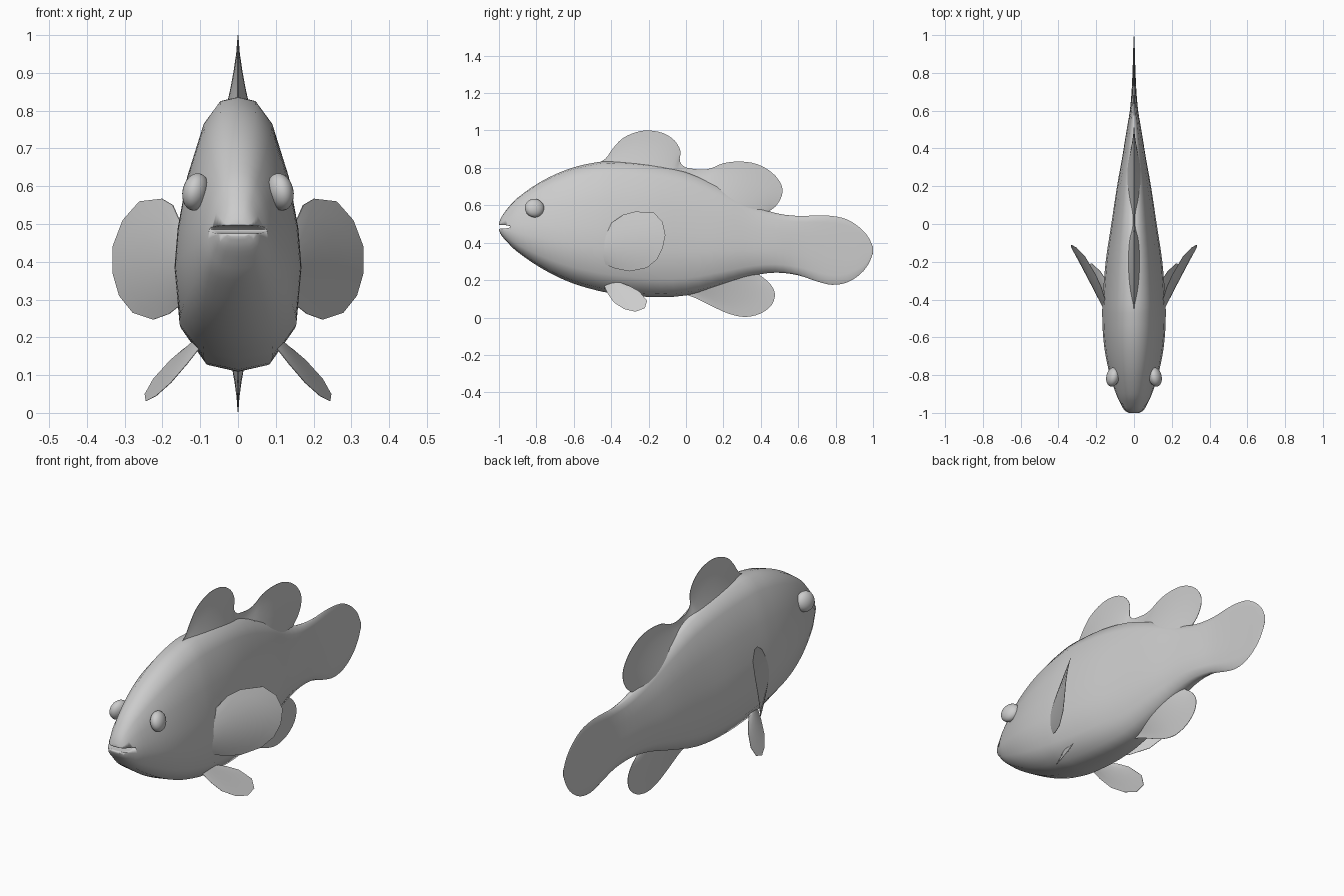
import bpy, bmesh, math
from mathutils import Matrix, Vector

if "Cube" in bpy.data.objects:
    bpy.data.objects.remove(bpy.data.objects["Cube"])


def smooth_path(pts, n=3):
    """Catmull-Rom resampling of a list of tuples."""
    pts = [Vector(p) for p in pts]
    out = []
    for i in range(len(pts) - 1):
        a, b = pts[max(i - 1, 0)], pts[i]
        c, d = pts[i + 1], pts[min(i + 2, len(pts) - 1)]
        for k in range(n):
            t = k / n
            out.append(0.5 * (2 * b + (c - a) * t + (2 * a - 5 * b + 4 * c - d) * t * t
                              + (3 * b - a - 3 * c + d) * t ** 3))
    return out + [pts[-1]]


def finish(name, bm, angle=60, mirror=False):
    bmesh.ops.recalc_face_normals(bm, faces=bm.faces)
    me = bpy.data.meshes.new(name)
    bm.to_mesh(me)
    bm.free()
    ob = bpy.data.objects.new(name, me)
    bpy.context.collection.objects.link(ob)
    bpy.ops.object.select_all(action='DESELECT')
    ob.select_set(True)
    bpy.context.view_layer.objects.active = ob
    bpy.ops.object.shade_smooth_by_angle(angle=math.radians(angle))
    if mirror:
        ob.modifiers.new("mirror", 'MIRROR').use_mirror_merge = False
    return ob


def fin(name, tips, base_a, base_b, thick, offset=None, mirror=False):
    """Blade between a straight buried root and an outline, thinning to the rim."""
    bm = bmesh.new()
    a, b = Vector(base_a), Vector(base_b)
    n, rows = len(tips), 5
    grids = []
    for side in (-1, 1):
        grid = []
        for j in range(rows + 1):
            s = j / rows
            row = []
            for i, tip in enumerate(tips):
                u = i / (n - 1)
                p = a.lerp(b, u).lerp(Vector(tip), s)
                hw = thick * (1 - s) ** 1.5 * math.sin(math.pi * u) ** 0.7 + 0.001 if 0 < i < n - 1 else 0.001
                x = offset(p.x, p.y) if offset else 0
                row.append(bm.verts.new((x + side * hw, p.x, p.y)))
            grid.append(row)
        for j in range(rows):
            for i in range(n - 1):
                bm.faces.new((grid[j][i], grid[j][i + 1], grid[j + 1][i + 1], grid[j + 1][i]))
        grids.append(grid)
    # rim closing both sides
    loops = [g[-1] + [r[-1] for r in reversed(g[:-1])] + g[0][-2::-1] + [r[0] for r in g[1:-1]]
             for g in grids]
    L, R = loops
    for i in range(len(L)):
        k = (i + 1) % len(L)
        bm.faces.new((L[i], L[k], R[k], R[i]))
    return finish(name, bm, 50, mirror)


# body and tail: stations of (y, top, bottom, half width)
stations = [
    (-1.0, .505, .465, .03), (-.985, .54, .437, .052), (-.95, .588, .397, .072),
    (-.9, .64, .35, .095), (-.8, .712, .28, .127), (-.7, .765, .224, .15),
    (-.6, .803, .181, .163), (-.5, .826, .151, .168), (-.4, .836, .13, .166),
    (-.2, .822, .11, .15), (0, .778, .118, .12), (.2, .69, .174, .09),
    (.35, .605, .222, .063), (.48, .558, .24, .042), (.6, .543, .226, .022),
    (.7, .546, .193, .013), (.78, .543, .175, .009), (.86, .525, .187, .006),
    (.93, .48, .23, .004), (.975, .43, .285, .002), (1.0, .375, .345, .001)]
half = [(0, 1), (.28, .97), (.54, .8), (.8, .4), (.95, 0), (1, -.3), (.92, -.72), (.55, -.95), (0, -1)]
section = half + [(-x, t) for x, t in half[-2:0:-1]]
bm = bmesh.new()
rings = []
for y, top, bot, w in smooth_path(stations, 3):
    c, h = (top + bot) / 2, (top - bot) / 2
    rings.append([bm.verts.new((x * w, y, c + t * h)) for x, t in section])
m = len(section)
for r, q in zip(rings, rings[1:]):
    for i in range(m):
        k = (i + 1) % m
        bm.faces.new((r[i], r[k], q[k], q[i]))
bm.faces.new(rings[0])
bm.faces.new(rings[-1])
body = finish("body", bm)

# mouth slit
bm = bmesh.new()
bmesh.ops.create_uvsphere(bm, u_segments=24, v_segments=10, radius=1, matrix=(
    Matrix.Translation((0, -.99, .485)) @ Matrix.Diagonal((.13, .065, .011, 1))))
cutter = finish("mouth_cutter", bm)
cutter.hide_render = True
mod = body.modifiers.new("mouth", 'BOOLEAN')
mod.operation, mod.object, mod.solver = 'DIFFERENCE', cutter, 'EXACT'
bpy.context.view_layer.objects.active = body
bpy.ops.object.modifier_apply(modifier=mod.name)
bpy.data.objects.remove(cutter)

# eyes
bm = bmesh.new()
bmesh.ops.create_uvsphere(bm, u_segments=24, v_segments=14, radius=1, matrix=(
    Matrix.Translation((.112, -.81, .585)) @ Matrix.Rotation(math.radians(-12), 4, 'Y')
    @ Matrix.Rotation(math.radians(12), 4, 'Z') @ Matrix.Diagonal((.034, .052, .05, 1))))
finish("eyes", bm, mirror=True)

# fins along the midline
fin("front_dorsal_fin", smooth_path([
    (-.48, .82), (-.43, .85), (-.39, .905), (-.34, .957), (-.27, .99), (-.2, 1.0),
    (-.12, .985), (-.06, .945), (-.03, .89), (-.033, .835), (0, .802), (.06, .79)]),
    (-.47, .79), (.05, .73), .042)
fin("rear_dorsal_fin", smooth_path([
    (-.02, .805), (.08, .79), (.14, .8), (.2, .825), (.29, .834), (.38, .82), (.46, .775),
    (.51, .71), (.512, .65), (.48, .595), (.44, .568)]),
    (-.02, .74), (.44, .53), .038)
fin("anal_fin", smooth_path([
    (0, .122), (.06, .1), (.15, .055), (.23, .02), (.315, .003), (.4, .022), (.46, .07),
    (.475, .13), (.45, .18), (.41, .215), (.38, .235)]),
    (0, .16), (.38, .27), .035)

# paired side fins
fin("pectoral_fins", [
    (-.44, .48), (-.4, .505), (-.335, .55), (-.27, .567), (-.17, .56), (-.125, .51),
    (-.11, .44), (-.125, .37), (-.155, .31), (-.21, .265), (-.3, .247), (-.38, .262), (-.45, .29)],
    (-.46, .46), (-.47, .3), .012,
    lambda y, z: .15 + .56 * (y + .44) + .15 * (.42 - z) - (z - .42) ** 2, True)
fin("pelvic_fins", [
    (-.44, .175), (-.42, .13), (-.385, .08), (-.33, .045), (-.27, .031), (-.22, .05),
    (-.208, .09), (-.25, .14), (-.3, .168), (-.34, .175)],
    (-.44, .19), (-.35, .19), .012,
    lambda y, z: .105 + .65 * (.175 - z) + .3 * (y + .42), True)
